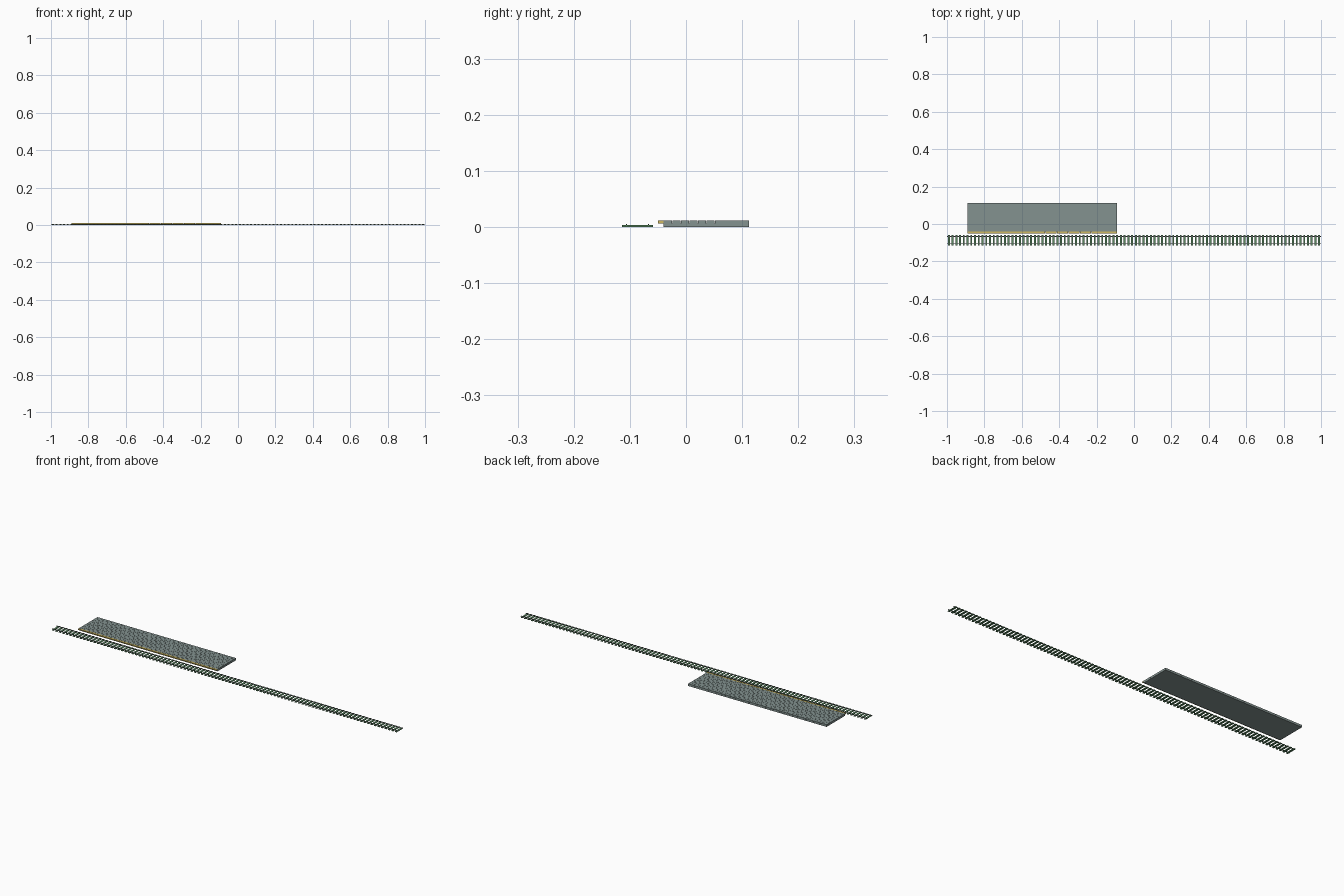
import bpy, bmesh
from mathutils import Matrix, Vector

if "Cube" in bpy.data.objects:
    bpy.data.objects.remove(bpy.data.objects["Cube"])


def material(name, rgb):
    m = bpy.data.materials.new(name)
    m.diffuse_color = (*rgb, 1)
    m.use_nodes = True
    m.node_tree.nodes["Principled BSDF"].inputs["Base Color"].default_value = m.diffuse_color
    return m


def add_box(bm, x0, x1, y0, y1, z0, z1):
    size = (x1 - x0, y1 - y0, z1 - z0)
    mid = Vector(((x0 + x1) / 2, (y0 + y1) / 2, (z0 + z1) / 2))
    bmesh.ops.create_cube(bm, size=1, matrix=Matrix.Translation(mid) @ Matrix.Diagonal((*size, 1)))


def finish(name, bm, mat):
    bmesh.ops.recalc_face_normals(bm, faces=bm.faces[:])
    me = bpy.data.meshes.new(name)
    bm.to_mesh(me)
    bm.free()
    me.materials.append(mat)
    ob = bpy.data.objects.new(name, me)
    bpy.context.collection.objects.link(ob)
    return ob


stone = material("stone", (0.23, 0.29, 0.28))
yellow = material("yellow", (0.62, 0.48, 0.12))
green = material("sleeper_green", (0.10, 0.26, 0.12))
steel = material("steel", (0.10, 0.12, 0.11))

X0, X1 = -0.89, -0.09
Y0, Y1 = -0.04, 0.1125
BASE, TOP = 0.006, 0.0113

# platform base
bm = bmesh.new()
add_box(bm, X0, X1, Y0, Y1, 0, BASE)
finish("platform_base", bm, stone)

# paving slabs with thin joints
rows, cols, gap = 10, 52, 0.0003
dx, dy = (X1 - X0) / cols, (Y1 - Y0) / rows
bm = bmesh.new()
for i in range(cols):
    for j in range(rows):
        x, y = X0 + i * dx, Y0 + j * dy
        add_box(bm, x + gap, x + dx - gap, y + gap, y + dy - gap, BASE, TOP)
finish("paving_slabs", bm, stone)

# overhanging yellow edge strip
bm = bmesh.new()
for i in range(cols):
    x = X0 + i * dx
    add_box(bm, x + gap / 2, x + dx - gap / 2, -0.050, Y0 - gap, BASE + 0.0005, TOP)
finish("yellow_edge", bm, yellow)

# sleepers
TRACK_Y, HALF, COUNT = -0.0865, 0.0275, 100
bm = bmesh.new()
for i in range(COUNT):
    x = -0.99 + i * 0.02
    add_box(bm, x - 0.005, x + 0.005, TRACK_Y - HALF, TRACK_Y + HALF, 0, 0.0033)
finish("sleepers", bm, green)

# rails: foot, web and head profile swept along x
half = [(0.0020, 0.0033), (0.0020, 0.0037), (0.0007, 0.0041),
        (0.0007, 0.0049), (0.0013, 0.0052), (0.0013, 0.0059)]
profile = half + [(-y, z) for y, z in reversed(half)]
for side, label in ((-1, "near"), (1, "far")):
    bm = bmesh.new()
    yc = TRACK_Y + side * 0.0195
    face = bm.faces.new([bm.verts.new((-1, yc + y, z)) for y, z in profile])
    ext = bmesh.ops.extrude_face_region(bm, geom=[face], use_keep_orig=True)
    verts = [v for v in ext["geom"] if isinstance(v, bmesh.types.BMVert)]
    bmesh.ops.translate(bm, verts=verts, vec=(2, 0, 0))
    finish(label + "_rail", bm, steel)
